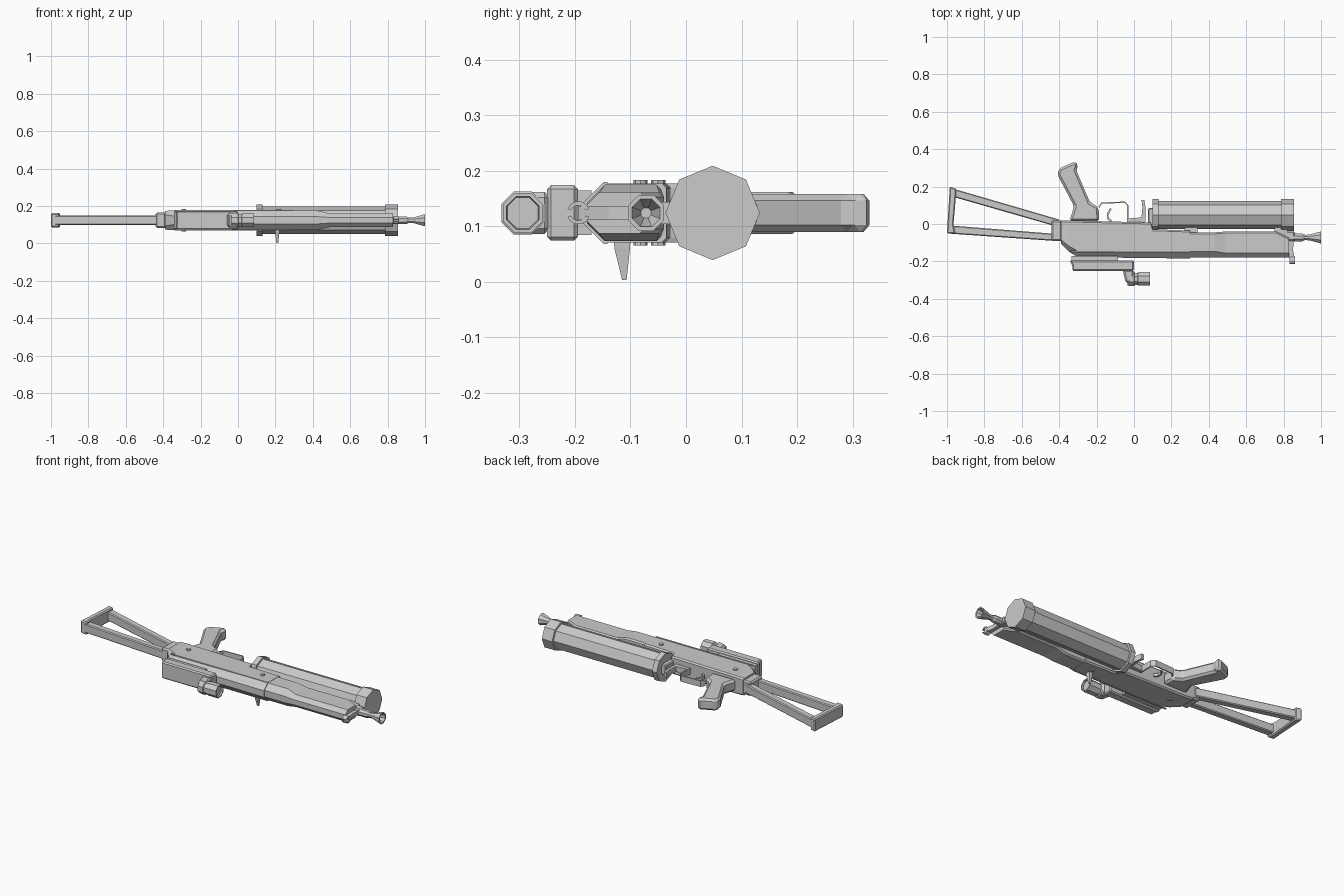
import bpy, bmesh, math

ZC = 0.124  # centre plane of the whole model


def finish(name, bm, bevel=0):
    bmesh.ops.recalc_face_normals(bm, faces=bm.faces)
    me = bpy.data.meshes.new(name)
    bm.to_mesh(me)
    bm.free()
    ob = bpy.data.objects.new(name, me)
    bpy.context.collection.objects.link(ob)
    if bevel:
        m = ob.modifiers.new("edge", 'BEVEL')
        m.width, m.segments, m.limit_method = bevel, 1, 'ANGLE'
    return ob


def loft(name, rings, bevel=0):
    """Skin equal-length rings of points and cap both ends."""
    bm = bmesh.new()
    vs = [[bm.verts.new(p) for p in r] for r in rings]
    n = len(rings[0])
    for a, b in zip(vs, vs[1:]):
        for i in range(n):
            bm.faces.new((a[i], a[(i + 1) % n], b[(i + 1) % n], b[i]))
    bm.faces.new(vs[0])
    bm.faces.new(vs[-1])
    return finish(name, bm, bevel)


def plate(name, pts, half, bevel=0, z=ZC):
    """Side outline in x/y, thickened along z."""
    return loft(name, [[(x, y, z + s * half) for x, y in pts] for s in (-1, 1)], bevel)


def box(name, x0, x1, y0, y1, half, bevel=0, z=ZC):
    return plate(name, [(x0, y0), (x1, y0), (x1, y1), (x0, y1)], half, bevel, z)


def turned(name, y, prof, sides=8, phase=0.0):
    """Faceted round part along x from (x, radius) stations."""
    return loft(name, [[(x, y + r * math.cos(phase + 2 * math.pi * i / sides),
                         ZC + r * math.sin(phase + 2 * math.pi * i / sides))
                        for i in range(sides)] for x, r in prof])


def strip(name, pts, width, half):
    """Bent flat band following a path in x/y."""
    other = []
    for i, (x, y) in enumerate(pts):
        a, b = pts[max(i - 1, 0)], pts[min(i + 1, len(pts) - 1)]
        dx, dy = b[0] - a[0], b[1] - a[1]
        l = math.hypot(dx, dy)
        other.append((x + dy / l * width, y - dx / l * width))
    return plate(name, pts + other[::-1], half)


def body(name, stations):
    """Chamfered body section at each (x, y_high, y_low, half width, chamfer)."""
    rings = []
    for x, hi, lo, h, c in stations:
        k = 0.008
        half = [(hi, h - k), (hi - k, h), (lo + c, h), (lo, h - c)]
        rings.append([(x, y, ZC + z) for y, z in half] +
                     [(x, y, ZC - z) for y, z in half[::-1]])
    return loft(name, rings)


# Receiver and stepped fore-end
body("receiver", [(-0.39, 0.02, -0.105, 0.05, 0.02), (-0.345, 0.02, -0.15, 0.053, 0.03),
                  (-0.30, 0.018, -0.178, 0.053, 0.034), (0.09, 0.008, -0.182, 0.053, 0.034),
                  (0.10, -0.028, -0.182, 0.053, 0.034), (0.30, -0.035, -0.185, 0.053, 0.034)])
body("fore_end", [(0.30, -0.045, -0.178, 0.051, 0.032), (0.43, -0.045, -0.178, 0.051, 0.032),
                  (0.49, -0.04, -0.178, 0.037, 0.022), (0.76, -0.04, -0.178, 0.037, 0.022),
                  (0.83, -0.075, -0.178, 0.037, 0.022)])
for s, side in ((1, "top"), (-1, "bottom")):
    box("side_rib_" + side, -0.34, 0.30, -0.149, -0.141, 0.003, z=ZC + s * 0.053)
    for i, (x, y) in enumerate(((-0.29, -0.05), (0.22, -0.082))):
        plate(f"pin_{side}_{i}", [(x + 0.013 * math.cos(a * math.pi / 4),
                                   y + 0.013 * math.sin(a * math.pi / 4)) for a in range(8)],
              0.006, z=ZC + s * 0.053)

# Skeleton stock
box("stock_collar", -0.44, -0.385, -0.092, 0.02, 0.042, 0.008)
plate("stock_upper_bar", [(-0.96, 0.187), (-0.40, 0.024), (-0.42, -0.012), (-0.96, 0.143)], 0.026, 0.005)
plate("stock_lower_bar", [(-0.98, -0.008), (-0.43, -0.052), (-0.43, -0.09), (-0.98, -0.052)], 0.026, 0.005)
plate("butt_plate", [(-0.985, 0.2), (-0.95, 0.188), (-0.953, 0.14), (-0.965, -0.003),
                     (-0.955, -0.053), (-1.0, -0.05)], 0.038, 0.006)

# Grip, trigger and guard
plate("grip", [(-0.345, 0.015), (-0.32, 0.095), (-0.41, 0.265), (-0.40, 0.297), (-0.313, 0.335),
               (-0.297, 0.315), (-0.31, 0.29), (-0.235, 0.115), (-0.19, 0.09), (-0.185, 0.015)],
      0.034, 0.012)
strip("trigger_guard", [(-0.19, 0.09), (-0.175, 0.115), (-0.05, 0.12), (-0.03, 0.10), (-0.03, 0.01)],
      0.007, 0.018)
strip("trigger", [(-0.125, 0.01), (-0.145, 0.03), (-0.145, 0.055), (-0.128, 0.085)], 0.01, 0.008)
plate("release_lever", [(-0.03, 0.01), (-0.03, 0.03), (0.04, 0.035), (0.045, 0.09), (0.04, 0.128),
                        (0.055, 0.128), (0.062, 0.085), (0.06, 0.005)], 0.016)
box("tube_bracket", 0.075, 0.11, -0.02, 0.085, 0.03, 0.005)

# Large eight-sided tube with end collars
turned("under_tube", 0.048, [(0.10, 0.085), (0.13, 0.085), (0.131, 0.074), (0.785, 0.074),
                             (0.787, 0.085), (0.855, 0.085)])
for i, x in enumerate((0.27, 0.75)):
    box(f"tube_saddle_{i}", x, x + 0.07, -0.05, -0.01, 0.02)

# Barrel with a hollow flared muzzle
turned("barrel", -0.072, [(0.74, 0.022), (0.90, 0.022), (0.915, 0.015), (0.94, 0.017), (1.0, 0.035),
                          (1.0, 0.027), (0.95, 0.01)], phase=math.pi / 8)
box("barrel_sleeve", 0.75, 0.86, -0.09, -0.04, 0.02, 0.006)

# Front sight post with a split hood
plate("front_sight", [(0.80, -0.08), (0.855, -0.08), (0.85, -0.14), (0.862, -0.195),
                      (0.832, -0.195), (0.82, -0.14)], 0.012)
for s, side in ((1, "upper"), (-1, "lower")):
    arc = [(r, math.radians(20 + 28 * i)) for r, order in ((0.021, range(6)), (0.014, range(5, -1, -1)))
           for i in order]
    loft("sight_hood_" + side, [[(x, -0.194 + r * math.cos(a), ZC + s * r * math.sin(a))
                                 for r, a in arc] for x in (0.832, 0.862)])

# Charging handle
loft("charging_handle", [[(0.21 + dx * w, y + dy, z) for dx, dy in ((-1, -d), (1, -d), (1, d), (-1, d))]
                         for z, y, d, w in ((0.075, -0.115, 0.015, 0.012), (0.06, -0.115, 0.014, 0.011),
                                            (0.003, -0.111, 0.004, 0.005))])

# Sight unit on its rail
box("sight_rail", -0.335, -0.085, -0.20, -0.17, 0.04)
plate("sight_housing", [(-0.345, -0.195), (0.0, -0.195), (0.0, -0.25), (-0.33, -0.25), (-0.33, -0.22)],
      0.05, 0.007)
plate("sight_arm", [(-0.06, -0.245), (0.0, -0.245), (0.0, -0.315), (-0.045, -0.315)], 0.038, 0.01)
turned("sight_lens_barrel", -0.294, [(-0.035, 0.038), (-0.015, 0.042), (0.0, 0.042), (0.003, 0.036),
                                     (0.02, 0.036), (0.022, 0.039), (0.085, 0.039), (0.085, 0.032),
                                     (0.075, 0.030)], phase=math.pi / 8)
